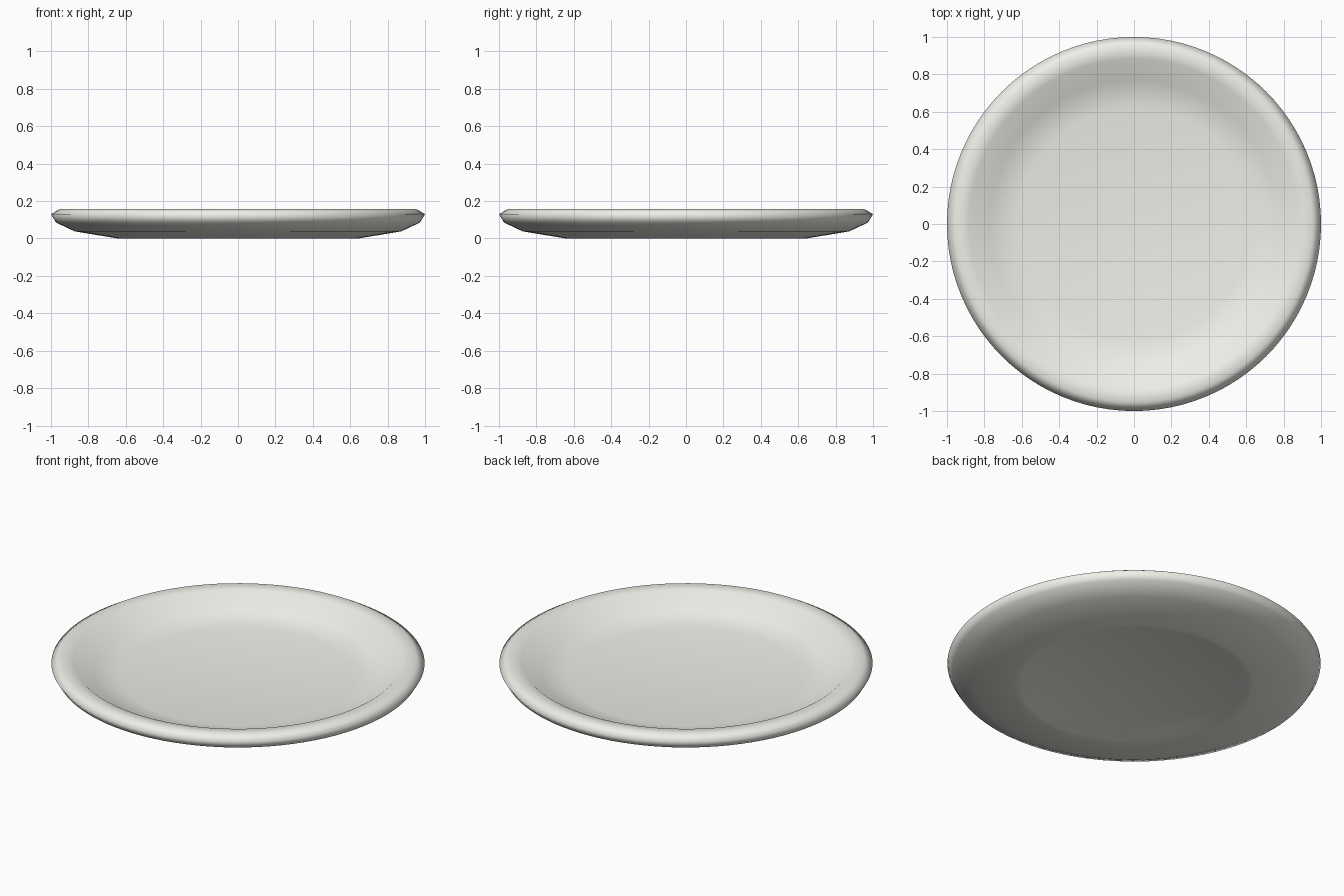
import bpy
import bmesh
import math

if "Cube" in bpy.data.objects:
    bpy.data.objects.remove(bpy.data.objects["Cube"])

SEGMENTS = 96

# Radius/height profile: underside recess, foot ring, outer wall, rim, inner dish
profile = [(0, 0.022), (0.54, 0.022), (0.605, 0), (0.64, 0), (0.87, 0.038),
           (0.97, 0.085), (0.997, 0.13), (0.95, 0.158), (0.88, 0.153),
           (0.77, 0.075), (0.62, 0.05), (0, 0.047)]

# Plate, lathed around the vertical axis
bm = bmesh.new()
rings = []
for r, z in profile:
    n = SEGMENTS if r else 1
    rings.append([bm.verts.new((r / 0.997 * math.cos(2 * math.pi * i / n),
                                r / 0.997 * math.sin(2 * math.pi * i / n), z))
                  for i in range(n)])
for a, b in zip(rings, rings[1:]):
    for i in range(SEGMENTS):
        j = (i + 1) % SEGMENTS
        loop = [a[i % len(a)], a[j % len(a)], b[j % len(b)], b[i % len(b)]]
        bm.faces.new(list(dict.fromkeys(loop)))
bmesh.ops.recalc_face_normals(bm, faces=bm.faces)
for f in bm.faces:
    f.smooth = True
mesh = bpy.data.meshes.new("plate")
bm.to_mesh(mesh)
bm.free()
plate = bpy.data.objects.new("plate", mesh)
bpy.context.collection.objects.link(plate)

# Warm white glaze
glaze = bpy.data.materials.new("glaze")
glaze.diffuse_color = (0.87, 0.86, 0.81, 1)
glaze.use_nodes = True
glaze.node_tree.nodes["Principled BSDF"].inputs["Base Color"].default_value = glaze.diffuse_color
mesh.materials.append(glaze)
